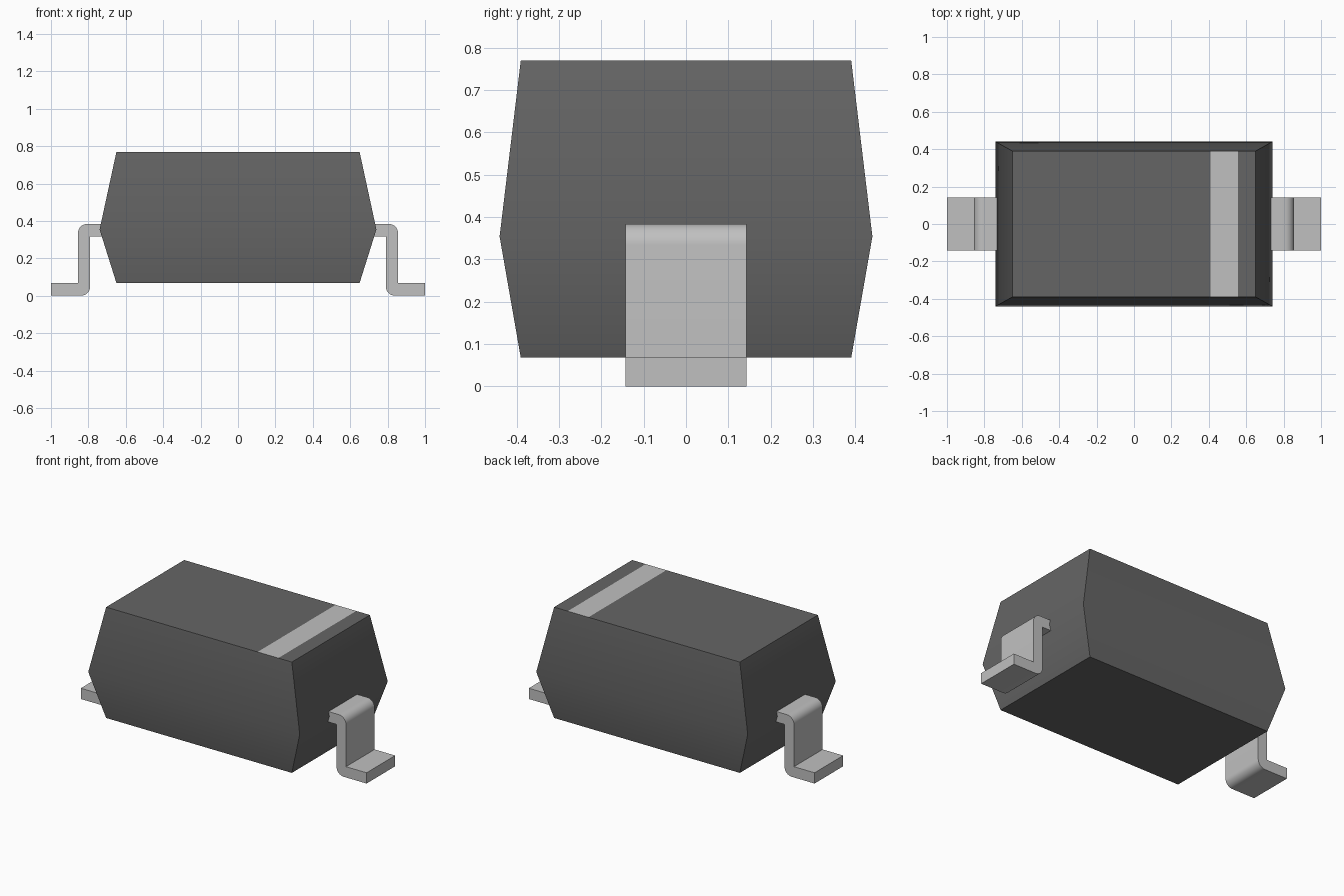
import bpy, bmesh, math
from mathutils import Vector

cube = bpy.data.objects.get("Cube")
if cube:
    bpy.data.objects.remove(cube, do_unlink=True)


def material(name, value):
    mat = bpy.data.materials.new(name)
    mat.use_nodes = True
    colour = (value, value, value, 1)
    mat.diffuse_color = colour
    bsdf = next(n for n in mat.node_tree.nodes if n.type == 'BSDF_PRINCIPLED')
    bsdf.inputs["Base Color"].default_value = colour
    return mat


dark_grey = material("dark grey plastic", 0.13)
light_grey = material("light grey metal", 0.53)


def finish(bm, name, mats, angle):
    bmesh.ops.recalc_face_normals(bm, faces=bm.faces[:])
    mesh = bpy.data.meshes.new(name)
    bm.to_mesh(mesh)
    bm.free()
    for m in mats:
        mesh.materials.append(m)
    obj = bpy.data.objects.new(name, mesh)
    bpy.context.collection.objects.link(obj)
    bpy.ops.object.select_all(action='DESELECT')
    obj.select_set(True)
    bpy.context.view_layer.objects.active = obj
    bpy.ops.object.shade_smooth_by_angle(angle=math.radians(angle))
    return obj


# Body: three stacked rectangles, widest at the parting line
bm = bmesh.new()
rings = []
for hx, hy, z in ((0.65, 0.39, 0.068), (0.74, 0.44, 0.354), (0.65, 0.39, 0.769)):
    rings.append([bm.verts.new((sx * hx, sy * hy, z))
                  for sx, sy in ((-1, -1), (1, -1), (1, 1), (-1, 1))])
for low, high in zip(rings, rings[1:]):
    for i in range(4):
        j = (i + 1) % 4
        bm.faces.new((low[i], low[j], high[j], high[i]))
bm.faces.new(rings[0][::-1])
top = bm.faces.new(rings[-1])

# Polarity band: cut into the top face only
BAND = (0.41, 0.555)
for x in BAND:
    tops = [f for f in bm.faces if all(v.co.z > 0.76 for v in f.verts)]
    geom = tops + list({e for f in tops for e in f.edges}) + list({v for f in tops for v in f.verts})
    bmesh.ops.bisect_plane(bm, geom=geom, plane_co=(x, 0, 0), plane_no=(1, 0, 0))
for f in bm.faces:
    c = f.calc_center_median()
    if c.z > 0.76 and BAND[0] < c.x < BAND[1]:
        f.material_index = 1
finish(bm, "body", (dark_grey, light_grey), 35)


def arc(cx, cz, r, start, end, steps=8):
    angles = [math.radians(start + (end - start) * i / steps) for i in range(steps + 1)]
    return [(cx + r * math.cos(a), cz + r * math.sin(a)) for a in angles]


# Gull-wing leads: bent profile with rounded outer corners, extruded along y
R = 0.05
profile = [(0.727, 0.318), (0.79, 0.318)]
profile += arc(0.79 + R, R, R, 180, 270)
profile += [(1.0, 0.0), (1.0, 0.068), (0.856, 0.068)]
profile += arc(0.856 - R, 0.384 - R, R, 0, 90)
profile += [(0.727, 0.384)]
for side, name in ((1, "left_lead"), (-1, "right_lead")):
    bm = bmesh.new()
    face = bm.faces.new([bm.verts.new((side * x, -0.143, z)) for x, z in profile])
    new = bmesh.ops.extrude_face_region(bm, geom=[face])["geom"]
    bmesh.ops.translate(bm, vec=Vector((0, 0.286, 0)),
                        verts=[g for g in new if isinstance(g, bmesh.types.BMVert)])
    finish(bm, name, (light_grey,), 30)
